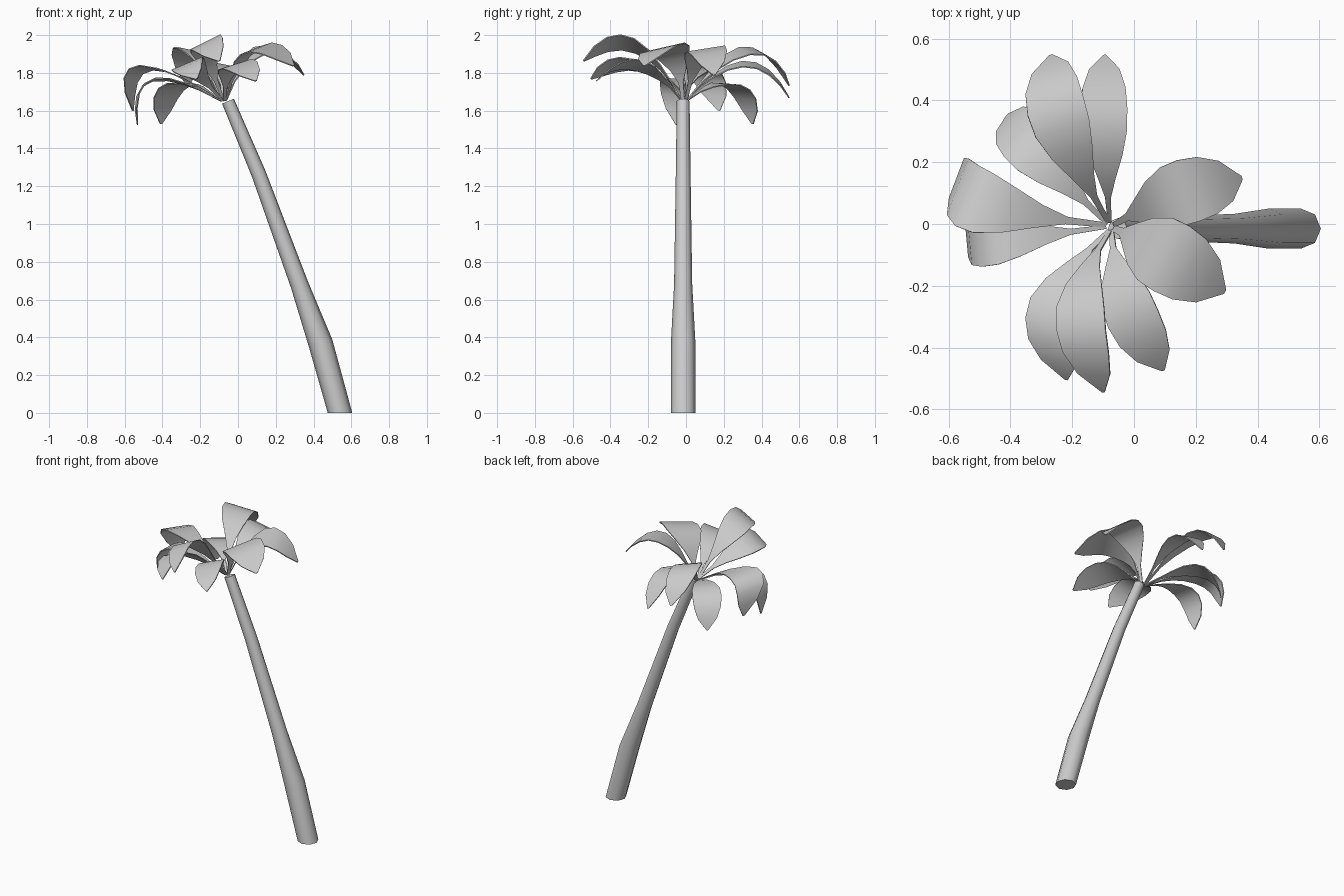
import bpy, bmesh, math
from mathutils import Vector

if "Cube" in bpy.data.objects:
    bpy.data.objects.remove(bpy.data.objects["Cube"])

def finish(name, bm, angle=50):
    me = bpy.data.meshes.new(name)
    bm.to_mesh(me)
    bm.free()
    ob = bpy.data.objects.new(name, me)
    bpy.context.collection.objects.link(ob)
    bpy.ops.object.select_all(action='DESELECT')
    bpy.context.view_layer.objects.active = ob
    ob.select_set(True)
    bpy.ops.object.shade_smooth_by_angle(angle=math.radians(angle))

# Leaning, tapering trunk: (x, z, radius, ring tilt)
SIDES, Y0 = 8, -0.015
rings = [(0.54, 0.0, 0.065, 0.0), (0.437, 0.37, 0.065, 0.28),
         (0.325, 0.68, 0.048, 0.38), (0.108, 1.27, 0.039, 0.40),
         (-0.053, 1.65, 0.034, 0.40)]
bm = bmesh.new()
prev = None
for x, z, r, tilt in rings:
    ring = []
    for i in range(SIDES):
        a = 2 * math.pi * i / SIDES
        d = r * math.cos(a)
        ring.append(bm.verts.new((x + d * math.cos(tilt), Y0 + r * math.sin(a),
                                  z + d * math.sin(tilt))))
    if prev:
        for i in range(SIDES):
            j = (i + 1) % SIDES
            bm.faces.new((prev[i], prev[j], ring[j], ring[i]))
    else:
        bm.faces.new(ring[::-1])
    prev = ring
bm.faces.new(prev)
finish("trunk", bm)

# Frond outline: (position along spine, fraction of half width)
outline = [(0, .08), (.12, .12), (.22, .38), (.34, .72), (.48, .96),
           (.62, 1), (.76, .93), (.89, .66), (1, .06)]

def frond(i, mid, tip, half, roll):
    mid, tip = Vector(mid), Vector(tip)
    centre = Vector((-0.078, -0.008, 1.655))
    out = tip - centre
    out.z = 0
    out.normalize()
    base = centre + out * 0.012
    ctrl = 2 * mid - (base + tip) / 2
    side = Vector((-out.y, out.x, roll))
    bm = bmesh.new()
    prev = None
    for t, w in outline:
        p = (1 - t) ** 2 * base + 2 * t * (1 - t) * ctrl + t * t * tip
        row = [bm.verts.new(p - side * half * w), bm.verts.new(p + side * half * w)]
        if prev:
            bm.faces.new((prev[0], row[0], row[1], prev[1]))
        prev = row
    bm.normal_update()
    bmesh.ops.solidify(bm, geom=bm.faces[:], thickness=0.006)
    finish(f"frond_{i}", bm)

# Fronds: middle point, tip, half width, roll
fronds = [
    ((.125, .09, 1.925), (.35, .15, 1.79), .105, .15),
    ((.075, -.085, 1.925), (.295, -.22, 1.84), .12, .2),
    ((-.025, -.255, 1.845), (.095, -.475, 1.76), .085, .3),
    ((-.175, -.28, 1.95), (-.1, -.545, 1.865), .08, .5),
    ((-.26, -.27, 1.845), (-.22, -.505, 1.77), .085, .4),
    ((-.455, -.055, 1.765), (-.535, -.05, 1.525), .08, .1),
    ((-.495, .07, 1.83), (-.56, .175, 1.60), .105, .12),
    ((-.32, .24, 1.74), (-.41, .355, 1.53), .09, .05),
    ((-.235, .32, 1.92), (-.27, .548, 1.735), .095, .2),
    ((-.095, .31, 1.85), (-.095, .548, 1.67), .075, .2),
]
for i, f in enumerate(fronds, 1):
    frond(i, *f)
